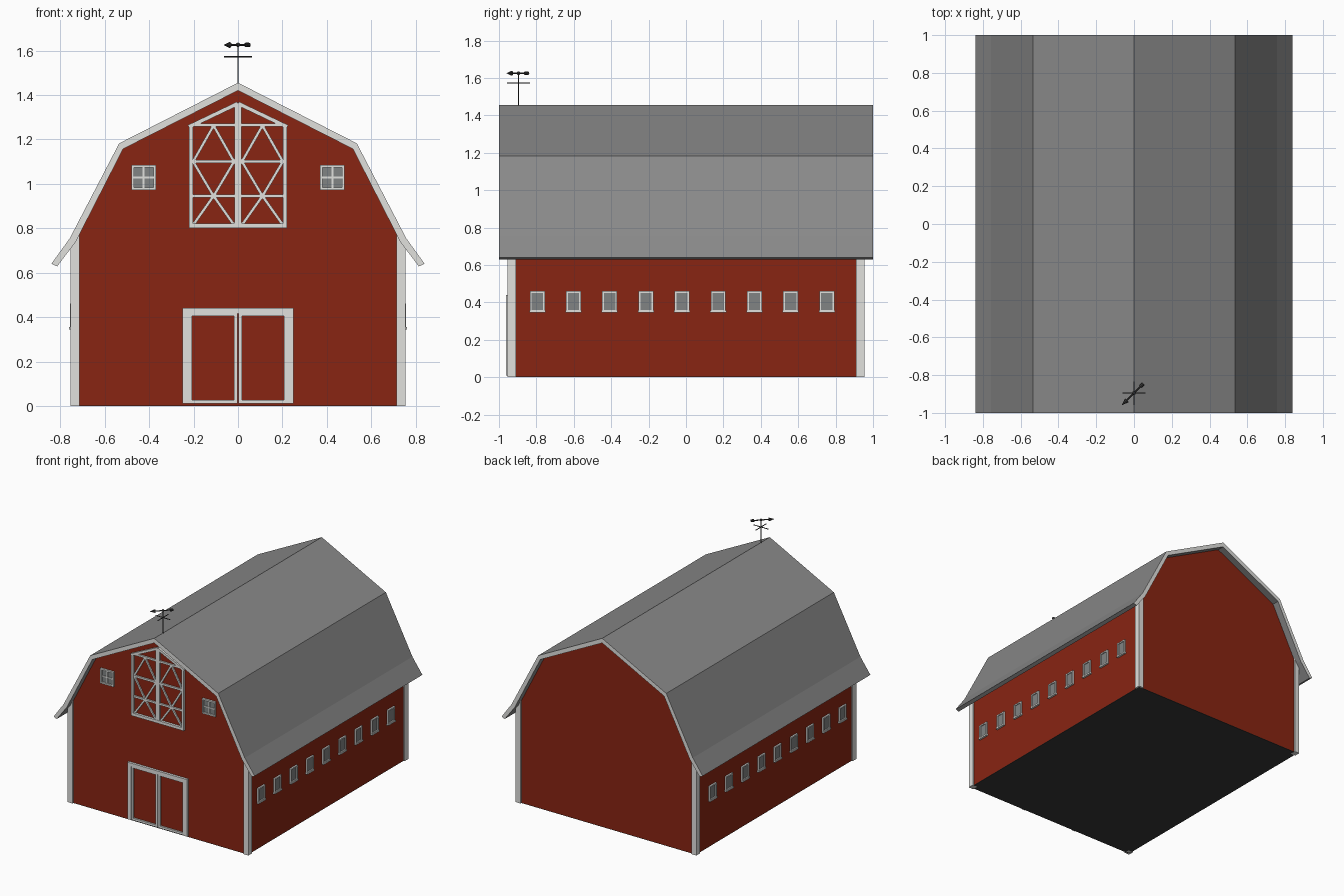
import bpy, bmesh, math
from mathutils import Vector, Matrix

if "Cube" in bpy.data.objects:
    bpy.data.objects.remove(bpy.data.objects["Cube"])


def material(name, rgb):
    m = bpy.data.materials.new(name)
    m.diffuse_color = (*rgb, 1)
    m.use_nodes = True
    m.node_tree.nodes["Principled BSDF"].inputs["Base Color"].default_value = m.diffuse_color
    return m


RED = material("barn red", (0.25, 0.018, 0.006))
WHITE = material("trim white", (0.75, 0.75, 0.73))
GREY = material("roof grey", (0.25, 0.25, 0.25))
GLASS = material("window grey", (0.22, 0.23, 0.23))
DARK = material("dark iron", (0.04, 0.04, 0.04))


def finish(name, bm, *mats):
    bmesh.ops.recalc_face_normals(bm, faces=bm.faces[:])
    me = bpy.data.meshes.new(name)
    bm.to_mesh(me)
    bm.free()
    for m in mats:
        me.materials.append(m)
    ob = bpy.data.objects.new(name, me)
    bpy.context.collection.objects.link(ob)
    return ob


def prism(bm, pts, y0, y1):
    """Extrude an x-z outline from y0 to y1."""
    a = [bm.verts.new((x, y0, z)) for x, z in pts]
    b = [bm.verts.new((x, y1, z)) for x, z in pts]
    bm.faces.new(a)
    bm.faces.new(b[::-1])
    n = len(pts)
    for i in range(n):
        bm.faces.new((a[i], b[i], b[(i + 1) % n], a[(i + 1) % n]))


def rect(bm, x0, x1, z0, z1, y0, y1):
    prism(bm, [(x0, z0), (x1, z0), (x1, z1), (x0, z1)], y0, y1)


def bar(bm, a, b, w, y0, y1):
    """Flat bar between two x-z points."""
    a, b = Vector(a), Vector(b)
    d = (b - a).normalized() * w / 2
    n = Vector((-d.y, d.x))
    prism(bm, [a + n, a - n, b - n, b + n], y0, y1)


def frame(bm, x0, x1, z0, z1, w, y0, y1):
    rect(bm, x0, x0 + w, z0, z1, y0, y1)
    rect(bm, x1 - w, x1, z0, z1, y0, y1)
    rect(bm, x0 + w, x1 - w, z0, z0 + w, y0, y1)
    rect(bm, x0 + w, x1 - w, z1 - w, z1, y0, y1)


def mirrored(half):
    """Complete a right-hand outline that starts on the centre line."""
    return [(-x, z) for x, z in half[:0:-1]] + half


WALL = 0.945  # front and back wall planes

# Barn body
bm = bmesh.new()
prism(bm, mirrored([(0, 1.435), (0.525, 1.168), (0.745, 0.735), (0.745, 0.003)]), -WALL, WALL)
finish("barn_walls", bm, RED)
bm = bmesh.new()
rect(bm, -0.745, 0.745, 0, 0.003, -WALL, WALL)
finish("floor", bm, DARK)

# Gambrel roof with flared eaves; end faces are white rake trim
outer = mirrored([(0, 1.455), (0.535, 1.182), (0.757, 0.755), (0.84, 0.64)])
inner = mirrored([(0, 1.42), (0.517, 1.157), (0.731, 0.738), (0.814, 0.628)])
bm = bmesh.new()
for i in range(len(outer) - 1):
    prism(bm, [outer[i], outer[i + 1], inner[i + 1], inner[i]], -1, 1)
bmesh.ops.remove_doubles(bm, verts=bm.verts[:], dist=1e-5)
inside = [f for f in bm.faces if all(len(e.link_faces) > 2 for e in f.edges if abs(e.verts[0].co.y - e.verts[1].co.y) > 1)]
bmesh.ops.delete(bm, geom=inside, context='FACES_ONLY') if len(inside) < 6 else None
bm.normal_update()
for f in bm.faces:
    f.material_index = 1 if abs(f.normal.y) > 0.9 else 0
finish("roof", bm, GREY, WHITE)

# Corner posts
bm = bmesh.new()
for s in (-1, 1):
    for y in (-0.955, 0.91):
        prism(bm, [(s * 0.713, 0), (s * 0.755, 0), (s * 0.755, 0.725), (s * 0.713, 0.79)], y, y + 0.045)
finish("corner_posts", bm, WHITE)

# Double barn door
F = -WALL + 0.002
bm = bmesh.new()
rect(bm, -0.25, -0.22, 0.01, 0.44, F - 0.02, F)
rect(bm, 0.22, 0.25, 0.01, 0.44, F - 0.02, F)
rect(bm, -0.22, 0.22, 0.415, 0.44, F - 0.02, F)
for s in (-1, 1):
    x0, x1 = sorted((s * 0.002, s * 0.222))
    frame(bm, x0, x1, 0.01, 0.42, 0.016, F - 0.015, F)
finish("barn_door_trim", bm, WHITE)

# Hayloft door: frame, pitched top and diamond lattice
bm = bmesh.new()
rect(bm, -0.22, 0.22, 0.80, 0.822, F - 0.02, F)
rect(bm, -0.016, 0.016, 0.82, 1.36, F - 0.018, F)
for s in (-1, 1):
    x0, x1 = sorted((s * 0.203, s * 0.22))
    rect(bm, x0, x1, 0.82, 1.265, F - 0.02, F)
    bar(bm, (s * 0.222, 1.256), (0, 1.362), 0.018, F - 0.02, F)
    for z in (0.945, 1.10, 1.265):
        bar(bm, (s * 0.01, z), (s * 0.21, z), 0.014, F - 0.014, F)
    mid = s * 0.11
    for x in (s * 0.018, s * 0.202):
        bar(bm, (mid, 1.262), (x, 1.10), 0.013, F - 0.012, F)
        bar(bm, (x, 1.10), (mid, 0.945), 0.013, F - 0.012, F)
        bar(bm, (mid, 0.945), (x, 0.815), 0.013, F - 0.012, F)
finish("hayloft_door", bm, WHITE)

# Front gable windows with four panes
bm, gl = bmesh.new(), bmesh.new()
for c in (-0.425, 0.425):
    frame(bm, c - 0.055, c + 0.055, 0.972, 1.085, 0.011, F - 0.016, F)
    rect(bm, c - 0.004, c + 0.004, 0.98, 1.08, F - 0.012, F)
    rect(bm, c - 0.05, c + 0.05, 1.024, 1.032, F - 0.011, F)
    rect(gl, c - 0.05, c + 0.05, 0.978, 1.08, F - 0.006, F)
finish("gable_window_frames", bm, WHITE)
finish("gable_window_glass", gl, GLASS)

# Nine side windows on each long wall (built flat, then turned onto the wall)
bm, gl = bmesh.new(), bmesh.new()
for i in range(9):
    c = -0.795 + i * 0.1935
    frame(bm, c - 0.04, c + 0.04, 0.35, 0.46, 0.01, -0.757, -0.743)
    rect(bm, c - 0.043, c + 0.043, 0.345, 0.356, -0.761, -0.743)
    rect(gl, c - 0.035, c + 0.035, 0.355, 0.455, -0.75, -0.743)
for b, name, m in ((bm, "side_window_frames", WHITE), (gl, "side_window_glass", GLASS)):
    bmesh.ops.rotate(b, verts=b.verts[:], cent=(0, 0, 0), matrix=Matrix.Rotation(math.pi / 2, 3, 'Z'))
    copy = bmesh.ops.duplicate(b, geom=b.verts[:] + b.edges[:] + b.faces[:])
    for v in copy["geom"]:
        if isinstance(v, bmesh.types.BMVert):
            v.co.x = -v.co.x
    finish(name, b, m)

# Weathervane
bm = bmesh.new()


def rod(a, b, r, r2=None):
    a, b = Vector(a), Vector(b)
    d = b - a
    mat = Matrix.Translation((a + b) / 2) @ d.to_track_quat('Z', 'Y').to_matrix().to_4x4()
    bmesh.ops.create_cone(bm, cap_ends=True, segments=8, radius1=r, radius2=r if r2 is None else r2,
                          depth=d.length, matrix=mat)


VY = -0.895
rod((0, VY, 1.43), (0, VY, 1.635), 0.003)
rod((-0.062, VY, 1.572), (0.062, VY, 1.572), 0.003)
rod((0, VY - 0.062, 1.572), (0, VY + 0.062, 1.572), 0.003)
rod((-0.05, VY - 0.05, 1.625), (0.045, VY + 0.045, 1.625), 0.004)
rod((-0.038, VY - 0.038, 1.625), (-0.064, VY - 0.064, 1.625), 0.014, 0.001)
rod((0.034, VY + 0.034, 1.625), (0.05, VY + 0.05, 1.625), 0.01)
bmesh.ops.create_uvsphere(bm, u_segments=8, v_segments=6, radius=0.01, matrix=Matrix.Translation((0, VY, 1.625)))
finish("weathervane", bm, DARK)
